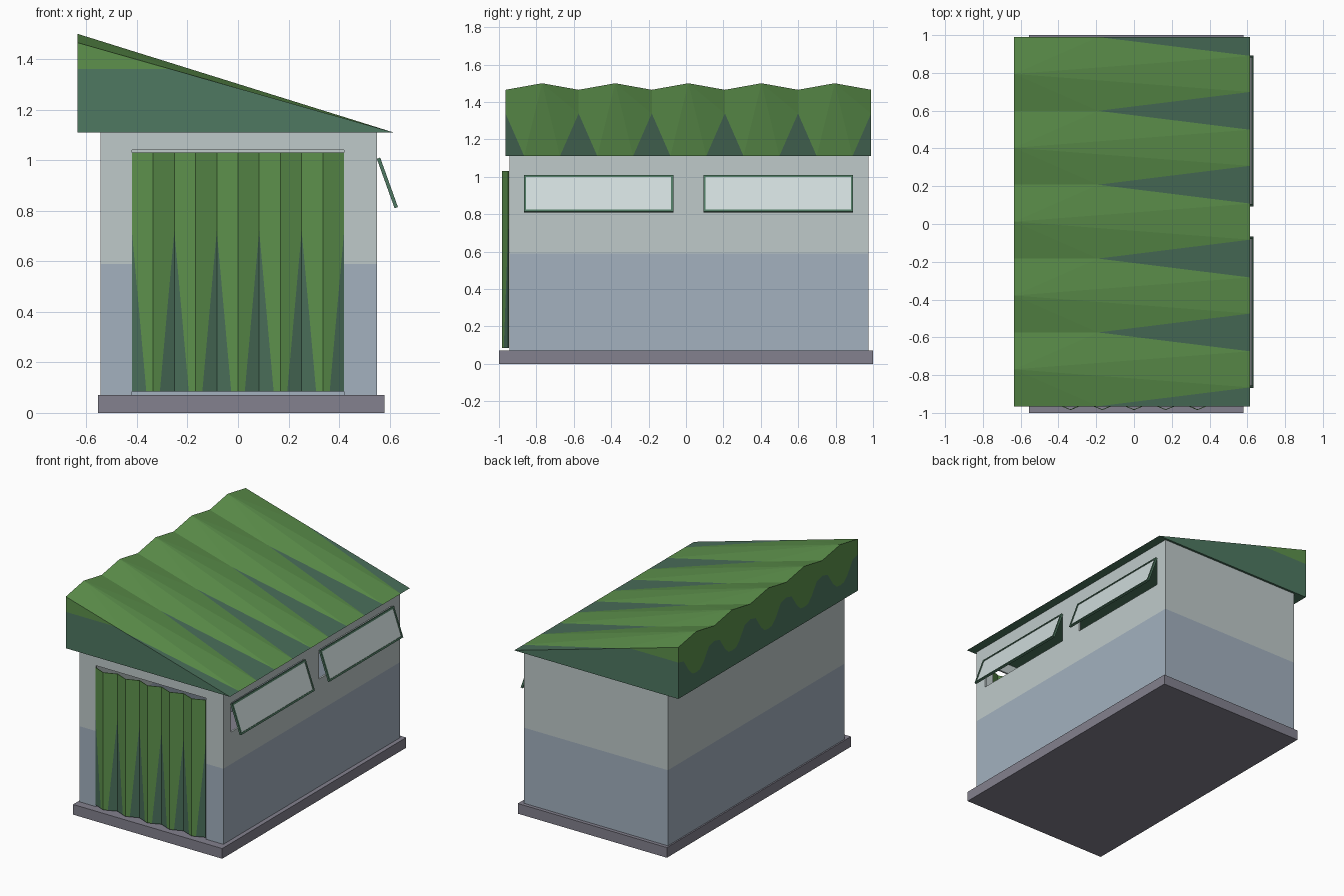
import bpy, bmesh, math

if "Cube" in bpy.data.objects:
    bpy.data.objects.remove(bpy.data.objects["Cube"])


def material(name, rgb):
    m = bpy.data.materials.new(name)
    lin = [((c / 255 + 0.055) / 1.055) ** 2.4 for c in rgb]
    m.diffuse_color = (*lin, 1)
    m.use_nodes = True
    m.node_tree.nodes["Principled BSDF"].inputs["Base Color"].default_value = m.diffuse_color
    return m


GREEN = material("green paint", (93, 145, 76))
TEAL = material("teal green", (78, 120, 97))
STAIN = material("dark teal stain", (73, 109, 89))
WALL = material("pale wall", (191, 202, 202))
LOWER = material("blue grey wall", (163, 177, 191))
SLAB = material("grey concrete", (131, 129, 142))
GLASS = material("pale glass", (207, 219, 219))


def finish(name, bm, mats):
    me = bpy.data.meshes.new(name)
    bm.to_mesh(me)
    bm.free()
    for m in mats:
        me.materials.append(m)
    ob = bpy.data.objects.new(name, me)
    bpy.context.collection.objects.link(ob)
    return ob


def add_face(bm, pts, mat=0):
    f = bm.faces.new([bm.verts.new(p) for p in pts])
    f.material_index = mat
    return f


def add_box(bm, lo, hi, mat=0):
    vs = bmesh.ops.create_cube(bm, size=1)["verts"]
    for v in vs:
        v.co = [(lo[i] + hi[i]) / 2 + v.co[i] * (hi[i] - lo[i]) for i in range(3)]
        for f in v.link_faces:
            f.material_index = mat


# Concrete base
bm = bmesh.new()
add_box(bm, (-0.555, -1, 0), (0.58, 1, 0.07))
finish("base_slab", bm, [SLAB])

# Walls: grids of panels with door and window openings left out
X0, X1, Y0, Y1 = -0.545, 0.55, -0.945, 0.975
ZS = [0.07, 0.59, 0.81, 1.01, 1.04, 1.11]
YS = [Y0, -0.86, -0.07, 0.095, 0.89, Y1]
XS = [X0, -0.42, 0.42, X1]
bm = bmesh.new()


def wall(us, place, is_open):
    for i in range(len(us) - 1):
        for j in range(len(ZS) - 1):
            if not is_open(i, j):
                pts = [(us[i], ZS[j]), (us[i + 1], ZS[j]),
                       (us[i + 1], ZS[j + 1]), (us[i], ZS[j + 1])]
                add_face(bm, [place(u, z) for u, z in pts], 1 if j == 0 else 0)


wall(XS, lambda u, z: (u, Y0, z), lambda i, j: i == 1 and j < 4)
wall(XS[::-1], lambda u, z: (u, Y1, z), lambda i, j: False)
wall(YS, lambda u, z: (X1, u, z), lambda i, j: i in (1, 3) and j == 2)
wall(YS[::-1], lambda u, z: (X0, u, z), lambda i, j: False)
bmesh.ops.remove_doubles(bm, verts=bm.verts, dist=1e-4)
walls = finish("walls", bm, [WALL, LOWER])
sol = walls.modifiers.new("thickness", "SOLIDIFY")
sol.thickness = 0.012
sol.offset = -1

# Roof: folded sheet flattening toward the eave, on a closed wedge
RX0, RX1, RY0, RY1 = -0.635, 0.615, -0.965, 0.99
LOW, VALLEY, RIDGE, BAND = 1.11, 1.465, 1.5, 1.36
half = (RY1 - RY0) / 10
bm = bmesh.new()
apex_x = -0.19
apex_z = VALLEY + (LOW - VALLEY) * (apex_x - RX0) / (RX1 - RX0)
for k in range(10):
    ya, yb = RY0 + k * half, RY0 + (k + 1) * half
    yv, yr = (ya, yb) if k % 2 == 0 else (yb, ya)
    s = 1 if yr > yv else -1
    v0, apex, v1 = (RX0, yv, VALLEY), (apex_x, yv, apex_z), (RX1, yv, LOW)
    p, r1, r0 = (RX1, yv + s * 0.1, LOW), (RX1, yr, LOW), (RX0, yr, RIDGE)
    # slope faces, with stain wedge in each valley
    for pts, mat in (((v0, apex, r0), 0), ((apex, p, r0), 0),
                     ((p, r1, r0), 0), ((apex, v1, p), 2)):
        add_face(bm, pts if s > 0 else pts[::-1], mat)
    # high rear fascia with wavy two-colour line
    wave = [(0, 1.36), (0.3, 1.345), (0.6, 1.26), (0.8, 1.225), (1, 1.22)]
    for (t0, z0), (t1, z1) in zip(wave, wave[1:]):
        a, b = yv + s * half * t0, yv + s * half * t1
        ta, tb = (VALLEY + (RIDGE - VALLEY) * t for t in (t0, t1))
        low = [(RX0, a, LOW), (RX0, a, z0), (RX0, b, z1), (RX0, b, LOW)]
        top = [(RX0, a, z0), (RX0, a, ta), (RX0, b, tb), (RX0, b, z1)]
        add_face(bm, low if s > 0 else low[::-1], 1)
        add_face(bm, top if s > 0 else top[::-1], 0)
# gable ends
bx = RX0 + (RX1 - RX0) * (VALLEY - BAND) / (VALLEY - LOW)
for y, d in ((RY0, 1), (RY1, -1)):
    add_face(bm, [(RX0, y, LOW), (RX1, y, LOW), (bx, y, BAND), (RX0, y, BAND)][::d], 1)
    add_face(bm, [(RX0, y, BAND), (bx, y, BAND), (RX0, y, VALLEY)][::d], 0)
# underside
add_face(bm, [(RX0, RY0, LOW), (RX0, RY1, LOW), (RX1, RY1, LOW), (RX1, RY0, LOW)], 1)
bmesh.ops.remove_doubles(bm, verts=bm.verts, dist=1e-4)
finish("roof", bm, [GREEN, TEAL, STAIN])

# Corrugated door with stain wedges rising in the grooves
bm = bmesh.new()
DZ0, DZ1, YB, YF, step = 0.085, 1.03, -0.951, -0.985, 0.084
for k in range(10):
    xa, xb = -0.42 + k * step, -0.42 + (k + 1) * step
    xv, xr = (xa, xb) if k % 2 == 0 else (xb, xa)
    s = 1 if xr > xv else -1
    t = 0.68
    p = (xv + s * step * t, YB + (YF - YB) * t, DZ0)
    apex = (xv, YB, 0.72)
    green = [apex, p, (xr, YF, DZ0), (xr, YF, DZ1), (xv, YB, DZ1)]
    stain = [(xv, YB, DZ0), p, apex]
    add_face(bm, green[::s], 0)
    add_face(bm, stain[::s], 1)
bmesh.ops.remove_doubles(bm, verts=bm.verts, dist=1e-4)
door = finish("corrugated_door", bm, [GREEN, STAIN])
sol = door.modifiers.new("thickness", "SOLIDIFY")
sol.thickness = 0.004
sol.offset = -1

# Awning windows hinged at the top and swung outward
for name, ya, yb in (("front_window", -0.867, -0.067), ("rear_window", 0.093, 0.893)):
    bm = bmesh.new()
    L, w, t = 0.208, 0.012, 0.007
    add_box(bm, (-t, ya, -w), (t, yb, 0))
    add_box(bm, (-t, ya, -L), (t, yb, -L + w))
    add_box(bm, (-t, ya, -L + w), (t, ya + w, -w))
    add_box(bm, (-t, yb - w, -L + w), (t, yb, -w))
    add_box(bm, (-0.003, ya + w, -L + w), (0.003, yb - w, -w), 1)
    ob = finish(name, bm, [TEAL, GLASS])
    ob.location = (0.556, 0, 1.008)
    ob.rotation_euler = (0, -math.atan2(0.07, 0.195), 0)
